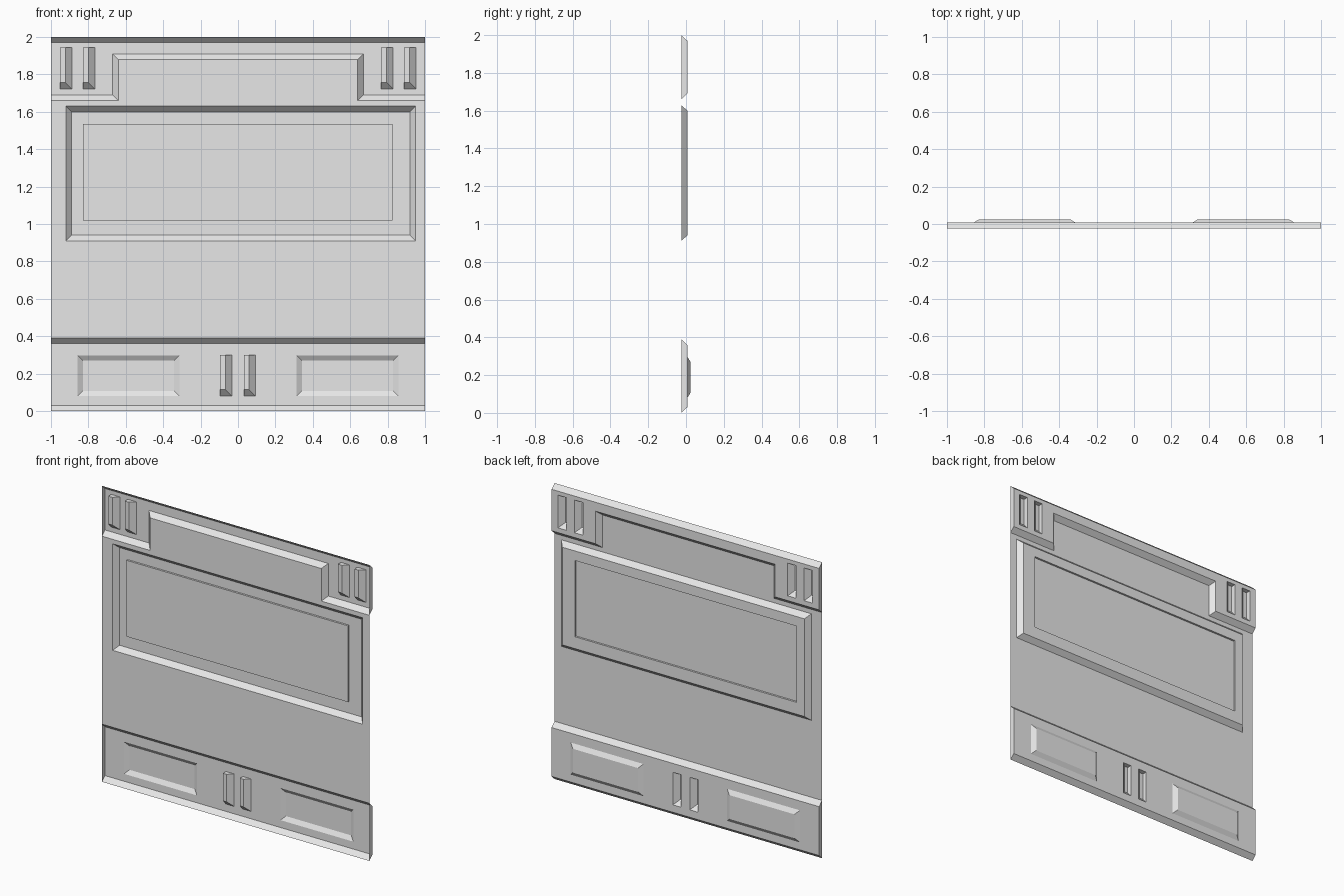
import bpy, bmesh
from mathutils import Vector

if "Cube" in bpy.data.objects:
    bpy.data.objects.remove(bpy.data.objects["Cube"])

# Depth levels of the pressed sheet (relief points toward +y)
BASE, FACE, PAD = -0.025, 0.007, 0.025
BEVEL = 0.03

grey = bpy.data.materials.new("plain grey")
grey.diffuse_color = (0.8, 0.8, 0.8, 1)
grey.use_nodes = True
grey.node_tree.nodes["Principled BSDF"].inputs["Base Color"].default_value = grey.diffuse_color


def add_face(bm, pts, hint):
    """Add a face whose normal agrees with the hint direction."""
    f = bm.faces.new([bm.verts.new(p) for p in pts])
    f.normal_update()
    if f.normal.dot(Vector(hint)) < 0:
        f.normal_flip()


def corners(r, y):
    x0, z0, x1, z1 = r
    return [Vector(p) for p in ((x0, y, z0), (x1, y, z0), (x1, y, z1), (x0, y, z1))]


def inset(r, d):
    return (r[0] + d, r[1] + d, r[2] - d, r[3] - d)


def plate(bm, r, y, holes=()):
    """Flat rectangle at depth y with rectangular holes."""
    xs = sorted({r[0], r[2], *(h[i] for h in holes for i in (0, 2))})
    zs = sorted({r[1], r[3], *(h[i] for h in holes for i in (1, 3))})
    for x0, x1 in zip(xs, xs[1:]):
        for z0, z1 in zip(zs, zs[1:]):
            cx, cz = (x0 + x1) / 2, (z0 + z1) / 2
            if not any(h[0] < cx < h[2] and h[1] < cz < h[3] for h in holes):
                add_face(bm, corners((x0, z0, x1, z1), y), (0, 1, 0))


def frame(bm, ra, ya, rb, yb):
    """Four walls joining an outer rectangle to an inner one."""
    a, b = corners(ra, ya), corners(rb, yb)
    centre = sum(b, Vector()) / 4
    for i in range(4):
        j = (i + 1) % 4
        q = [a[i], a[j], b[j], b[i]]
        add_face(bm, q, (centre - sum(q, Vector()) / 4) * 0.1 + Vector((0, 1, 0)))


def slope(bm, low, high):
    """Sloped strip from a base-level path to a face-level path of (x, z)."""
    for i in range(len(low) - 1):
        add_face(bm, [(low[i][0], BASE, low[i][1]), (low[i + 1][0], BASE, low[i + 1][1]),
                      (high[i + 1][0], FACE, high[i + 1][1]), (high[i][0], FACE, high[i][1])],
                 (0, 1, 0))


def end_caps(bm, z0, z1):
    for s in (-1, 1):
        add_face(bm, [(s, BASE, z0), (s, BASE, z1),
                      (s, FACE, z1 - BEVEL), (s, FACE, z0 + BEVEL)], (s, 0, 0))


def slot(bm, r):
    """Vent pocket: straight on two sides, sloped on the right and bottom."""
    floor = (r[0], r[1] + 0.034, r[2] - 0.034, r[3])
    frame(bm, r, FACE, floor, BASE)
    plate(bm, floor, BASE)


def finish(bm, name):
    bmesh.ops.remove_doubles(bm, verts=bm.verts, dist=1e-5)
    me = bpy.data.meshes.new(name)
    bm.to_mesh(me)
    bm.free()
    me.materials.append(grey)
    bpy.context.collection.objects.link(bpy.data.objects.new(name, me))


panel = (-0.92, 0.91, 0.95, 1.63)

# Backing sheet, open behind the raised parts
bm = bmesh.new()
plate(bm, (-1, 0.39, 1, 1.88), BASE,
      [panel, (-1, 1.66, -0.64, 1.88), (0.64, 1.66, 1, 1.88)])
finish(bm, "backing_sheet")

# Raised centre panel with a shallow rectangular recess
bm = bmesh.new()
panel_face = inset(panel, BEVEL)
recess = (-0.83, 1.02, 0.825, 1.535)
frame(bm, panel, BASE, panel_face, FACE)
plate(bm, panel_face, FACE, [recess])
frame(bm, recess, FACE, recess, FACE - 0.013)
plate(bm, recess, FACE - 0.013)
finish(bm, "centre_panel")

# Upper band with a wide notch and four vent slots
bm = bmesh.new()
slots = [(x, 1.722, x + 0.064, 1.943) for x in (-0.952, -0.829, 0.765, 0.888)]
notch = (-0.67, 1.69, 0.67, 1.91)
plate(bm, (-1, 1.69, 1, 1.97), FACE, slots + [notch])
slope(bm, [(-1, 2), (1, 2)], [(-1, 1.97), (1, 1.97)])
slope(bm,
      [(-1, 1.66), (-0.64, 1.66), (-0.64, 1.88), (0.64, 1.88), (0.64, 1.66), (1, 1.66)],
      [(-1, 1.69), (-0.67, 1.69), (-0.67, 1.91), (0.67, 1.91), (0.67, 1.69), (1, 1.69)])
for s in slots:
    slot(bm, s)
end_caps(bm, 1.66, 2)
finish(bm, "upper_band")

# Lower band with two raised pads and two vent slots
bm = bmesh.new()
slots = [(x, 0.08, x + 0.062, 0.30) for x in (-0.095, 0.031)]
pads = [(-0.857, 0.08, -0.313, 0.297), (0.313, 0.08, 0.857, 0.297)]
plate(bm, (-1, 0.03, 1, 0.36), FACE, slots + pads)
slope(bm, [(-1, 0.39), (1, 0.39)], [(-1, 0.36), (1, 0.36)])
slope(bm, [(-1, 0), (1, 0)], [(-1, 0.03), (1, 0.03)])
for s in slots:
    slot(bm, s)
for p in pads:
    frame(bm, p, FACE, inset(p, 0.028), PAD)
    plate(bm, inset(p, 0.028), PAD)
end_caps(bm, 0, 0.39)
finish(bm, "lower_band")
